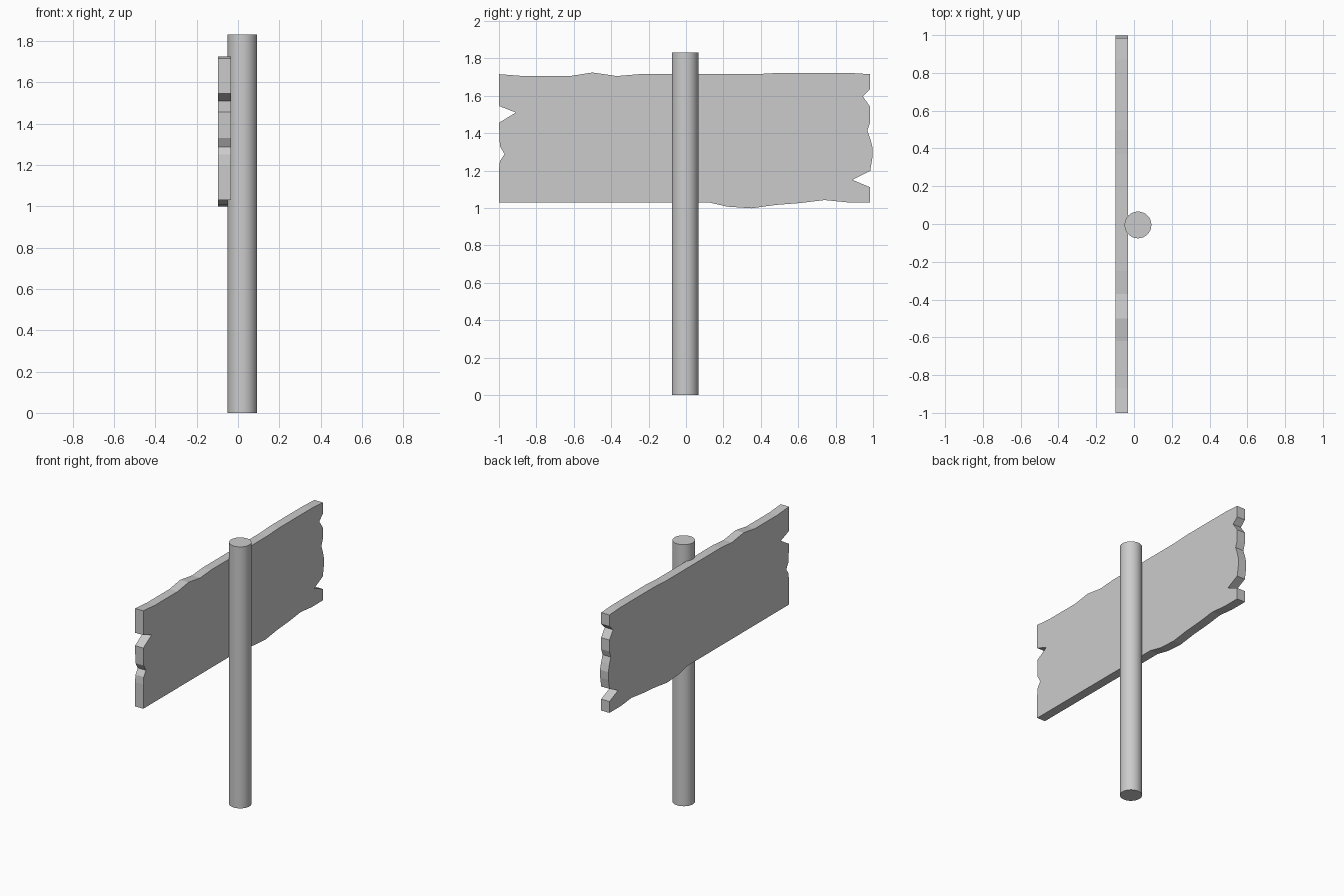
import bpy, bmesh

# Post: plain round pole
bpy.ops.mesh.primitive_cylinder_add(vertices=32, radius=0.071, depth=1.83,
                                    location=(0.021, -0.005, 0.915))
post = bpy.context.object
post.name = "post"
bpy.ops.object.shade_smooth_by_angle()

# Board outline (y, z), walked edge by edge with its chips and splits
top = [(-1, 1.715), (-0.87, 1.705), (-0.62, 1.705), (-0.5, 1.724), (-0.37, 1.705),
       (-0.25, 1.715), (0.37, 1.715), (0.5, 1.722), (0.87, 1.722)]
right = [(0.985, 1.715), (0.985, 1.635), (0.945, 1.597), (0.985, 1.54), (0.985, 1.46),
         (0.97, 1.415), (0.985, 1.37), (0.998, 1.32), (0.996, 1.265), (0.985, 1.198),
         (0.89, 1.15), (0.985, 1.11)]
bottom = [(0.985, 1.03), (0.86, 1.03), (0.74, 1.042), (0.61, 1.026), (0.48, 1.016),
          (0.35, 0.998), (0.22, 1.007), (0.12, 1.03)]
left = [(-1, 1.03), (-1, 1.2), (-0.995, 1.25), (-0.97, 1.287), (-0.995, 1.33),
        (-1, 1.455), (-0.91, 1.51), (-1, 1.545)]

# Board: outline extruded through its thickness
bm = bmesh.new()
face = bm.faces.new([bm.verts.new((-0.097, y, z)) for y, z in top + right + bottom + left])
ext = bmesh.ops.extrude_face_region(bm, geom=[face], use_keep_orig=True)
verts = [g for g in ext["geom"] if isinstance(g, bmesh.types.BMVert)]
bmesh.ops.translate(bm, verts=verts, vec=(0.064, 0, 0))
bmesh.ops.recalc_face_normals(bm, faces=bm.faces)
mesh = bpy.data.meshes.new("board")
bm.to_mesh(mesh)
bm.free()
bpy.context.collection.objects.link(bpy.data.objects.new("board", mesh))
